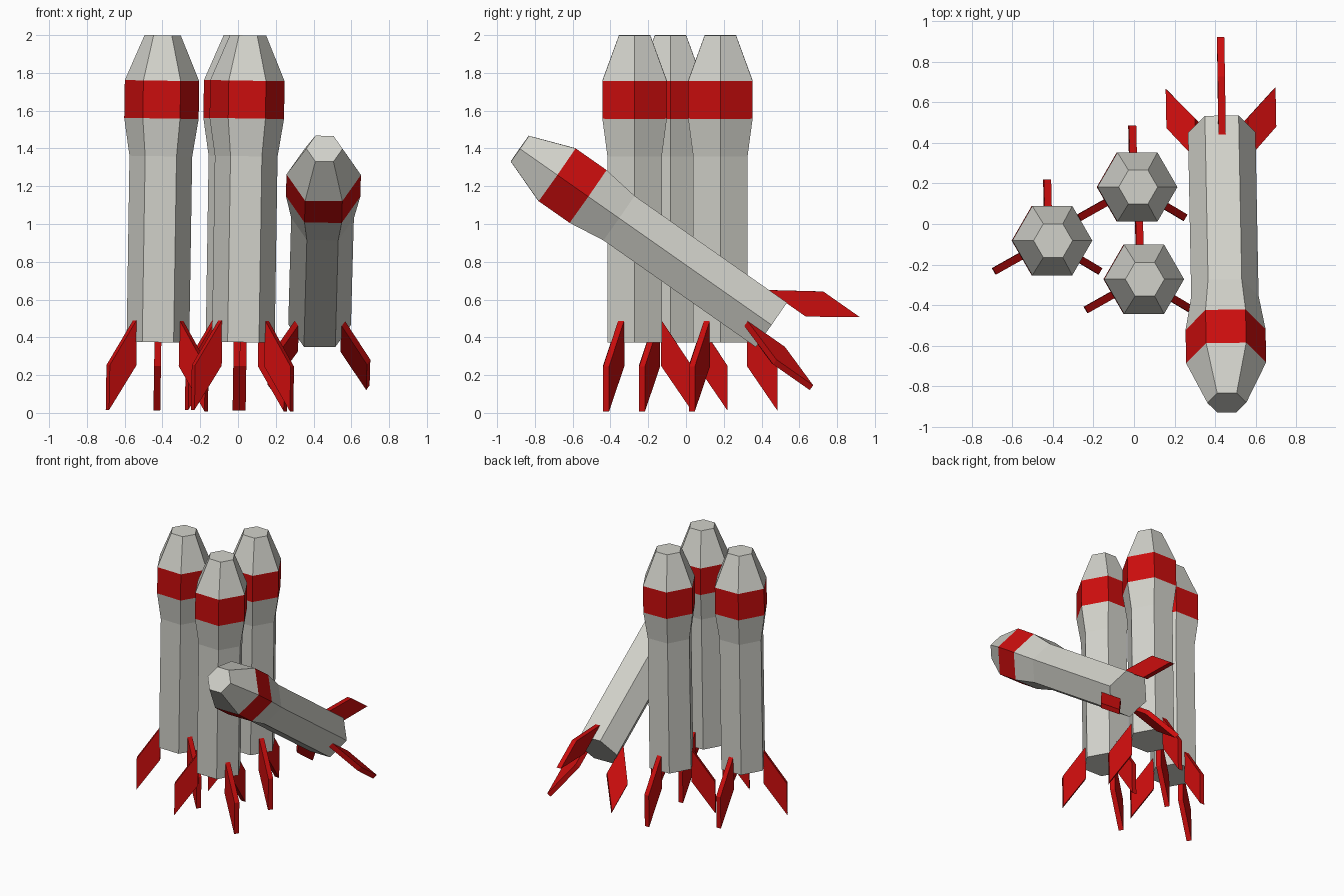
import bpy, bmesh, math
from mathutils import Matrix, Vector

if "Cube" in bpy.data.objects:
    bpy.data.objects.remove(bpy.data.objects["Cube"])


def make_material(name, rgb):
    mat = bpy.data.materials.new(name)
    mat.use_nodes = True
    colour = (*rgb, 1)
    mat.diffuse_color = colour
    mat.node_tree.nodes["Principled BSDF"].inputs["Base Color"].default_value = colour
    return mat


GREY = make_material("warm_light_grey", (0.64, 0.64, 0.59))
RED = make_material("bright_red", (0.6, 0.004, 0.004))

# Hull rings as (radius, height above base); the band is the red stretch
HULL = [(0.166, 0), (0.166, 0.985), (0.197, 1.185), (0.197, 1.385), (0.096, 1.625)]
BAND = 2
SIDES = 6

# Fin outline as (distance from axis, height above base)
FIN = [(0.14, 0.12), (0.14, -0.125), (0.302, -0.362), (0.302, -0.125)]
FIN_THICKNESS = 0.036


def finish(bm, name, materials, matrix):
    bmesh.ops.recalc_face_normals(bm, faces=bm.faces)
    mesh = bpy.data.meshes.new(name)
    bm.to_mesh(mesh)
    bm.free()
    for mat in materials:
        mesh.materials.append(mat)
    obj = bpy.data.objects.new(name, mesh)
    obj.matrix_world = matrix
    bpy.context.collection.objects.link(obj)


def build_hull(name, matrix):
    bm = bmesh.new()
    angles = [math.tau * i / SIDES for i in range(SIDES)]
    rings = [[bm.verts.new((r * math.cos(a), r * math.sin(a), z)) for a in angles]
             for r, z in HULL]
    bm.faces.new(rings[0])
    bm.faces.new(rings[-1])
    for level, (low, high) in enumerate(zip(rings, rings[1:])):
        for i in range(SIDES):
            j = (i + 1) % SIDES
            face = bm.faces.new((low[i], low[j], high[j], high[i]))
            face.material_index = int(level == BAND)
    finish(bm, name, [GREY, RED], matrix)


def build_fin(name, matrix):
    bm = bmesh.new()
    face = bm.faces.new([bm.verts.new((r, -FIN_THICKNESS / 2, z)) for r, z in FIN])
    extruded = bmesh.ops.extrude_face_region(bm, geom=[face])["geom"]
    moved = [v for v in extruded if isinstance(v, bmesh.types.BMVert)]
    bmesh.ops.translate(bm, verts=moved, vec=(0, FIN_THICKNESS, 0))
    finish(bm, name, [RED], matrix)


def build_rocket(name, base, tilt=0):
    # Every rocket leans very slightly sideways; tilt tips it to the front
    matrix = (Matrix.Translation(Vector(base))
              @ Matrix.Rotation(math.radians(tilt), 4, "X")
              @ Matrix.Rotation(math.radians(0.9), 4, "Y"))
    build_hull(name + "_hull", matrix)
    for label, angle in (("back", 90), ("right", 210), ("left", 330)):
        spin = Matrix.Rotation(math.radians(angle), 4, "Z")
        build_fin(f"{name}_{label}_fin", matrix @ spin)


# Three standing rockets and one tipped over beside them
build_rocket("right_rocket", (-0.424, -0.082, 0.374))
build_rocket("back_rocket", (-0.005, 0.182, 0.374))
build_rocket("front_rocket", (0.028, -0.272, 0.374))
build_rocket("tipped_rocket", (0.432, 0.451, 0.467), tilt=55)
